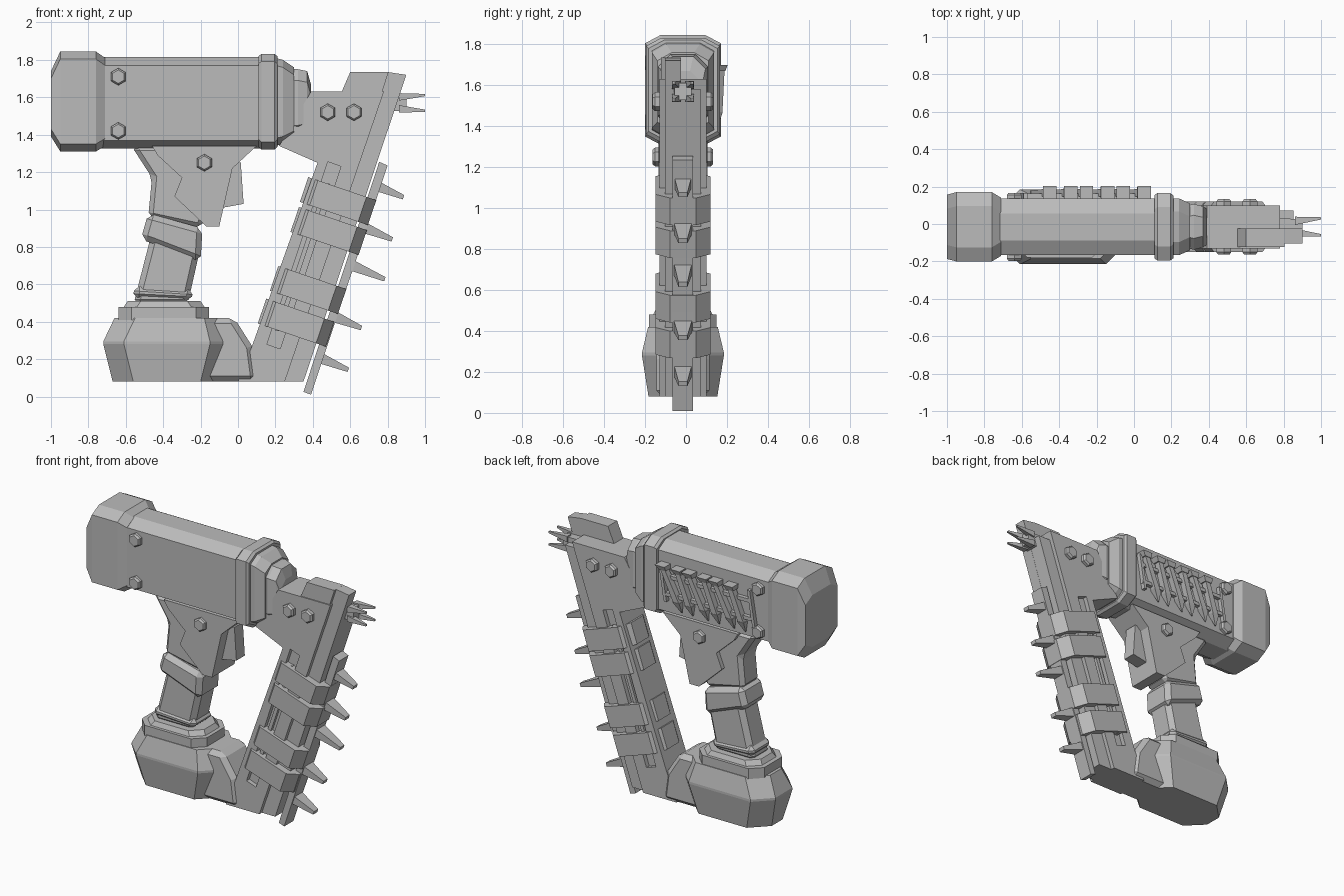
import bpy, bmesh, math
from mathutils import Vector

if "Cube" in bpy.data.objects:
    bpy.data.objects.remove(bpy.data.objects["Cube"], do_unlink=True)

grey = bpy.data.materials.new("plain_grey")
grey.use_nodes = True
grey.diffuse_color = (0.5, 0.5, 0.5, 1)
grey.node_tree.nodes["Principled BSDF"].inputs["Base Color"].default_value = (0.5, 0.5, 0.5, 1)

MID = -0.015                                  # depth of the centre plane
AXIS = Vector((0.322, 0, 0.947))              # magazine direction, upwards
FRONT = Vector((0.947, 0, -0.322))            # across the magazine, forwards
X, Y, Z = Vector((1, 0, 0)), Vector((0, 1, 0)), Vector((0, 0, 1))


def loft(name, rings):
    """Skin a list of equal-length point rings and cap both ends."""
    bm = bmesh.new()
    loops = [[bm.verts.new(p) for p in ring] for ring in rings]
    for a, b in zip(loops, loops[1:]):
        for i in range(len(a)):
            j = (i + 1) % len(a)
            bm.faces.new((a[i], a[j], b[j], b[i]))
    bm.faces.new(loops[0])
    bm.faces.new(loops[-1])
    bmesh.ops.recalc_face_normals(bm, faces=bm.faces)
    mesh = bpy.data.meshes.new(name)
    bm.to_mesh(mesh)
    bm.free()
    mesh.materials.append(grey)
    ob = bpy.data.objects.new(name, mesh)
    bpy.context.scene.collection.objects.link(ob)
    return ob


def plate(name, pts, y0, y1, bevel=0):
    """Side profile in x, z extruded through the depth."""
    ob = loft(name, [[(x, y, z) for x, z in pts] for y in (y0, y1)])
    if bevel:
        mod = ob.modifiers.new("chamfer", "BEVEL")
        mod.width, mod.segments = bevel, 1
    return ob


def octagon(a, b, ca, cb):
    return [(a - ca, -b), (a, -b + cb), (a, b - cb), (a - ca, b),
            (ca - a, b), (-a, b - cb), (-a, cb - b), (ca - a, -b)]


def shell(name, stations, cy=0.075, cz=0.04):
    """Chamfered box skinned along x from (x, half depth, z0, z1)."""
    loft(name, [[(x, MID + p, (z0 + z1) / 2 + q)
                 for p, q in octagon(h, (z1 - z0) / 2, cy, cz)]
                for x, h, z0, z1 in stations])


def slab(name, stations, c=0.08):
    """Chamfered plan stacked along z from (z, x0, x1, half depth)."""
    loft(name, [[((x0 + x1) / 2 + p, MID + q, z)
                 for p, q in octagon((x1 - x0) / 2, h, c, c)]
                for z, x0, x1, h in stations])


def spike(name, a, b, side, up, ra, rb):
    """Tapered four-sided bar between two points; ra, rb = (side, up) sizes."""
    rings = []
    for p, (s, u) in ((a, ra), (b, rb)):
        rings.append([Vector(p) + side * s * i + up * u * j
                      for i, j in ((-1, -1), (1, -1), (1, 1), (-1, 1))])
    return loft(name, rings)


def bolt(name, x, z, half):
    """Hexagonal bolt showing on both sides."""
    hexagon = [(math.cos(math.radians(60 * i + 30)), math.sin(math.radians(60 * i + 30)))
               for i in range(6)]
    loft(name, [[(x + r * p, MID + y, z + r * q) for p, q in hexagon]
                for y, r in ((-half, .036), (.012 - half, .046),
                             (half - .012, .046), (half, .036))])


# Upper body
shell("rear_cap", [(-1, .172, 1.39, 1.74), (-.95, .185, 1.31, 1.845),
                   (-.76, .185, 1.31, 1.845), (-.71, .155, 1.34, 1.81)])
shell("main_body", [(-.74, .152, 1.325, 1.815), (.13, .152, 1.325, 1.815)], .08, .045)
shell("front_collar", [(.11, .17, 1.335, 1.82), (.125, .18, 1.32, 1.832),
                       (.195, .18, 1.32, 1.832), (.21, .168, 1.335, 1.82)])
shell("nose_taper", [(.2, .152, 1.34, 1.81), (.24, .152, 1.35, 1.80),
                     (.3, .125, 1.38, 1.76)], .07)
shell("nose_ring", [(.29, .115, 1.39, 1.75), (.32, .122, 1.39, 1.75),
                    (.37, .11, 1.4, 1.74), (.39, .095, 1.46, 1.67)], .06, .06)

# Handle, trigger and housing
plate("handle_neck", [(-.57, 1.34), (.08, 1.34), (-.1, 1.15), (-.2, .9), (-.48, .96),
                      (-.46, 1.17)], MID - .09, MID + .09, .025)
plate("trigger_housing", [(-.46, 1.34), (.1, 1.34), (-.03, 1.22), (-.1, .91), (-.17, .91),
                          (-.34, 1.07), (-.3, 1.17), (-.43, 1.29)],
      MID - .12, MID + .12)
plate("trigger", [(-.07, 1.25), (.015, 1.25), (.03, 1.03), (-.08, 1.01)],
      MID - .045, MID + .045)
plate("grip_upper", [(-.48, .98), (-.19, .9), (-.2, .72), (-.46, .82), (-.52, .84)],
      MID - .115, MID + .115, .03)
plate("grip_lower", [(-.465, .86), (-.2, .8), (-.27, .49), (-.56, .49)],
      MID - .095, MID + .095, .03)
plate("grip_band", [(-.555, .595), (-.235, .575), (-.255, .505), (-.56, .52)],
      MID - .105, MID + .105, .03)

# Battery base
slab("grip_foot", [(.41, -.64, -.155, .165), (.48, -.64, -.155, .165),
                   (.48, -.61, -.18, .145), (.51, -.59, -.2, .13)], .07)
slab("battery_base", [(.08, -.67, -.09, .168), (.28, -.72, -.04, .2),
                      (.295, -.72, -.04, .2), (.42, -.66, -.07, .17)], .11)
plate("base_link", [(-.2, .42), (-.02, .42), (.075, .27), (.1, .08), (-.2, .08)],
      MID - .13, MID + .13, .03)

# Slanted magazine with side slots
magazine = plate("magazine_body", [(0, .08), (.25, .08), (.78, 1.63), (.39, 1.63),
                                   (.22, 1.34), (.425, 1.25), (.075, .27)],
                 MID - .115, MID + .115)
for s in (-1, 1):
    cutter = plate("slot_cutter", [(.155, .28), (.225, .255), (.55, 1.23), (.48, 1.255)],
                   MID + s * .085, MID + s * .2)
    cutter.hide_render = True
    cutter.hide_viewport = True
    mod = magazine.modifiers.new("slot", "BOOLEAN")
    mod.object, mod.operation, mod.solver = cutter, "DIFFERENCE", "EXACT"
    plate("slot_bar", [(.2, .35), (.225, .35), (.49, 1.14), (.465, 1.14)],
          MID + s * .08, MID + s * .105)
plate("magazine_top_plate", [(.52, 1.55), (.6, 1.735), (.805, 1.735), (.745, 1.55)],
      MID - .108, MID - .01)
plate("front_rail_right", [(.24, .08), (.35, .08), (.9, 1.72), (.8, 1.735)],
      MID - .088, MID - .01)
plate("front_rail_left", [(.24, .08), (.35, .08), (.852, 1.58), (.74, 1.58)],
      MID - .02, MID + .088)
plate("front_strip", [(.35, .025), (.39, .01), (.8, 1.235), (.755, 1.255)],
      MID - .05, MID + .05)

# Clamping bands
for x, z in ((.535, 1.045), (.485, .885), (.375, .57), (.31, .395)):
    c = Vector((x, MID, z))
    loft("magazine_band", [[c + FRONT * p + Y * q + AXIS * t
                            for p, q in octagon(.192, .134, .055, .07)]
                           for t in (-.07, .07)])

# Teeth along the front strip
for x, z, size in ((.72, 1.135, .165), (.67, .905, .155), (.6, .705, .185),
                   (.52, .425, .14), (.43, .21, .16)):
    start = Vector((x, MID, z))
    spike("front_tooth", start, start + Vector((size, 0, -.42 * size)), Y, AXIS,
          (.045, .03), (.022, .012))

# Muzzle with prongs
spike("muzzle", (.72, MID, 1.57), (.9, MID, 1.57), Y, Z, (.045, .045), (.042, .042))
for j in (-1, 1):
    for i in (-1, 1):
        spike("muzzle_prong", (.86, MID + i * .032, 1.57 + j * .032),
              (1, MID + i * .045, 1.57 + j * .042), Y, Z, (.022, .02), (.006, .006))

# Bolts
for x, z, half in ((-.64, 1.71, .182), (-.64, 1.42, .182), (-.18, 1.25, .148),
                   (.48, 1.52, .148), (.62, 1.52, .148)):
    bolt("hex_bolt", x, z, half)

# Nail rack on the back
for z in (1.5, 1.62):
    spike("rack_bar", (-.6, .145, z), (.06, .145, z), Y, Z, (.018, .012), (.018, .012))
for x in (-.6, .06):
    spike("rack_end", (x - .02, .145, 1.45), (x + .02, .145, 1.69), X, Y, (.01, .02), (.01, .02))
for i in range(6):
    x = -.5 + i * .098
    lean = .05 + .015 * (i % 2)
    head, neck = Vector((x + lean, .17, 1.7)), Vector((x + lean * .8, .168, 1.67))
    low, tip = Vector((x - lean * .6, .158, 1.47)), Vector((x - lean, .152, 1.4))
    spike("nail_head", head, neck, X, Y, (.036, .034), (.026, .024))
    spike("nail_shank", neck, low, X, Y, (.018, .02), (.022, .02))
    spike("nail_point", low, tip, X, Y, (.026, .022), (.003, .003))
